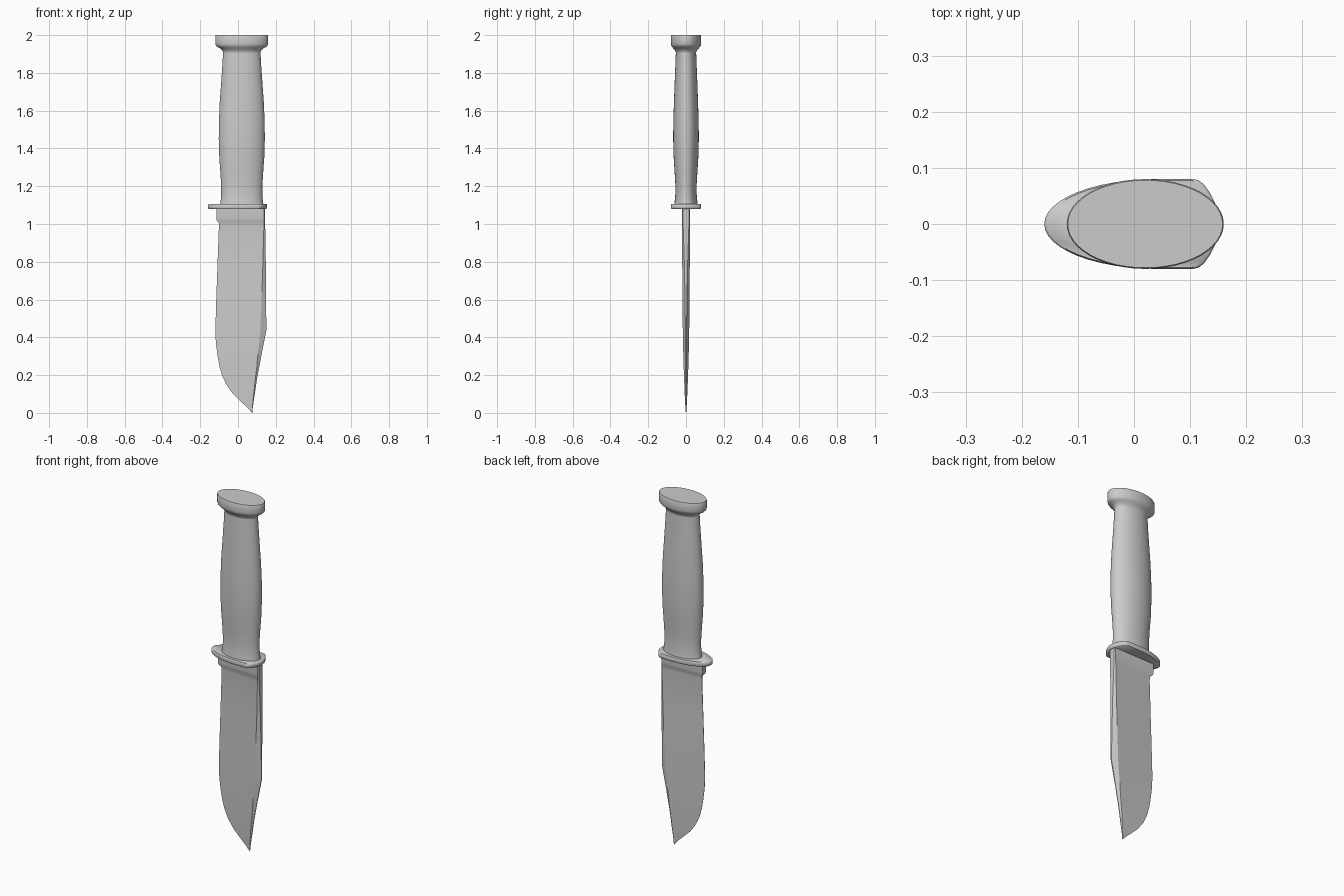
import bpy, bmesh
from math import sin, cos, pi, radians


def loft(name, rings, angle=30):
    """Skin a stack of equal-length point rings and cap both ends."""
    bm = bmesh.new()
    vr = [[bm.verts.new(p) for p in r] for r in rings]
    n = len(vr[0])
    for a, b in zip(vr, vr[1:]):
        for i in range(n):
            j = (i + 1) % n
            bm.faces.new((a[i], a[j], b[j], b[i]))
    bm.faces.new(vr[0][::-1])
    bm.faces.new(vr[-1])
    bmesh.ops.remove_doubles(bm, verts=bm.verts, dist=0.0001)
    bmesh.ops.recalc_face_normals(bm, faces=bm.faces)
    me = bpy.data.meshes.new(name)
    bm.to_mesh(me)
    bm.free()
    ob = bpy.data.objects.new(name, me)
    bpy.context.collection.objects.link(ob)
    bpy.ops.object.select_all(action='DESELECT')
    ob.select_set(True)
    bpy.context.view_layer.objects.active = ob
    bpy.ops.object.shade_smooth_by_angle(angle=radians(angle))
    return ob


def oval(cx, rx, ry, z, n=48):
    return [(cx + rx * cos(2 * pi * i / n), ry * sin(2 * pi * i / n), z) for i in range(n)]


# Handle: swelling oval grip (z, half width, half depth)
grip = [(1.095, .116, .063), (1.12, .112, .06), (1.15, .109, .057), (1.2, .109, .056),
        (1.27, .113, .06), (1.35, .119, .065), (1.45, .122, .068), (1.54, .121, .067),
        (1.64, .117, .064), (1.75, .109, .06), (1.85, .102, .056), (1.93, .098, .053)]
loft("handle", [oval(.02, rx, ry, z) for z, rx, ry in grip])

# Pommel: flared oval cap
cap = [(1.903, .098, .053), (1.913, .1, .055), (1.923, .107, .061), (1.931, .117, .068),
       (1.937, .128, .073), (1.944, .136, .078), (1.953, .14, .08), (1.996, .14, .08),
       (2.0, .138, .078)]
loft("pommel", [oval(.02, rx, ry, z) for z, rx, ry in cap], 50)

# Guard: long rounded front, squarer back
half = [(.04 - .2 * cos(pi / 2 * i / 12), .08 * sin(pi / 2 * i / 12)) for i in range(13)]
half += [(.105, .08), (.115, .078), (.125, .07), (.135, .056), (.145, .036), (.151, .018), (.153, 0)]
outline = half + [(x, -y) for x, y in half[-2:0:-1]]
loft("guard", [[(x * s, y * s, z) for x, y in outline]
               for z, s in [(1.08, .97), (1.084, 1), (1.102, 1), (1.106, .97)]], 50)

# Blade: z, edge x, ridge x, spine x, half thickness at edge, ridge, spine
stations = [
    (1.09, -.115, .139, .143, .017, .021, .017),
    (1.03, -.115, .138, .144, .017, .021, .016),
    (1.017, -.112, .138, .144, .013, .021, .016),
    (1.007, -.102, .138, .144, .006, .021, .016),
    (.99, -.101, .137, .144, .002, .021, .015),
    (.8, -.108, .132, .147, .001, .02, .009),
    (.6, -.115, .125, .149, .001, .019, .005),
    (.435, -.12, .118, .15, .001, .017, .003),
    (.37, -.117, .112, .137, .001, .016, .003),
    (.3, -.108, .104, .123, .001, .014, .002),
    (.25, -.099, .1, .114, .001, .0125, .002),
    (.2, -.085, .094, .104, .001, .011, .002),
    (.15, -.062, .088, .096, .001, .009, .002),
    (.1, -.026, .083, .089, .001, .007, .002),
    (.06, .015, .079, .083, .001, .005, .001),
    (.025, .053, .076, .078, .001, .003, .001),
    (0, .074, .075, .076, .0005, .001, .0005)]
loft("blade", [[(e, -te, z), (r, -tr, z), (s, -ts, z), (s, ts, z), (r, tr, z), (e, te, z)]
               for z, e, r, s, te, tr, ts in stations], 20)
